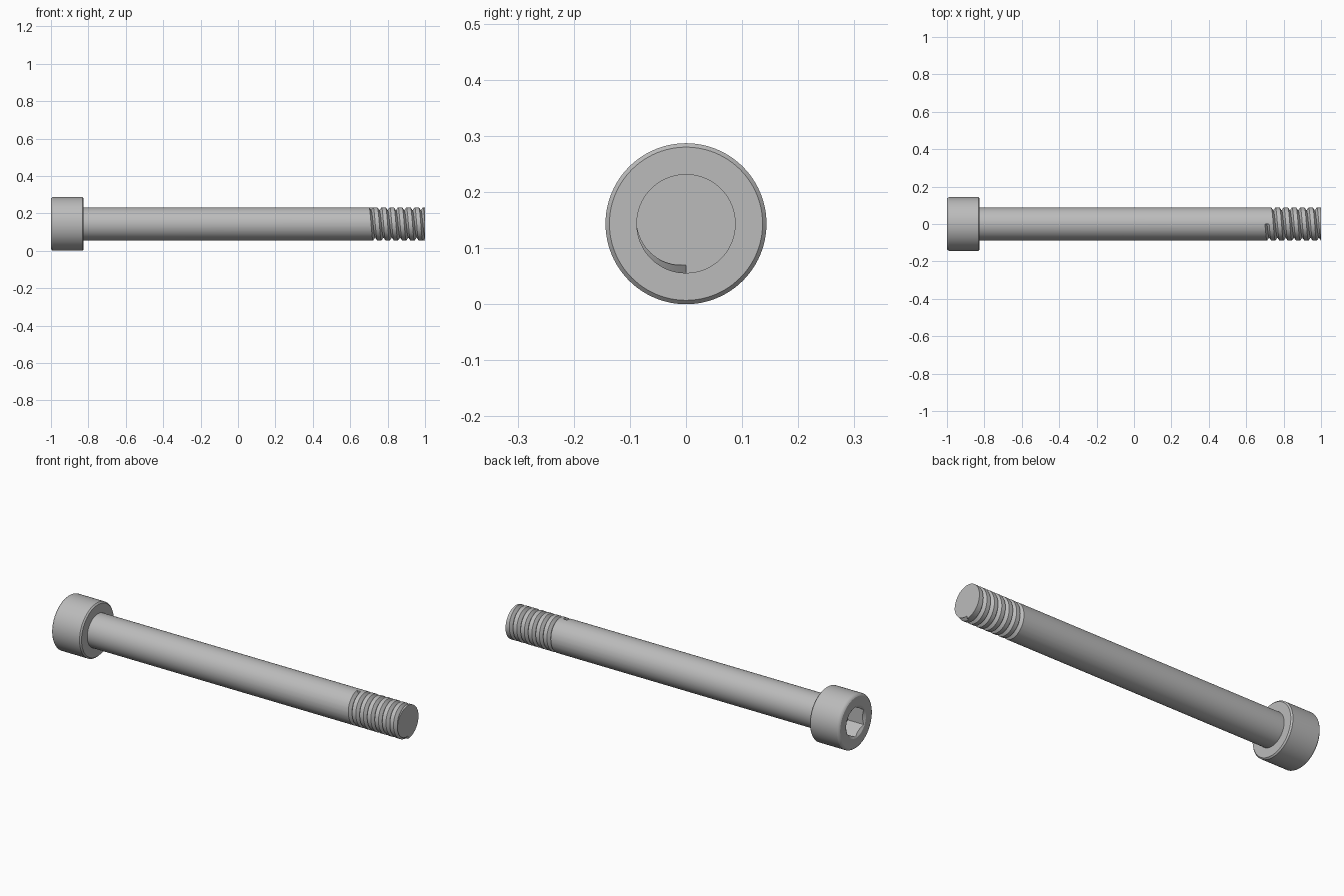
import bpy, bmesh, math

if "Cube" in bpy.data.objects:
    bpy.data.objects.remove(bpy.data.objects["Cube"])

ZC = 0.1435                      # height of the bolt axis
R_SHANK, R_HEAD = 0.0885, 0.1435
X_HEAD = -0.825                  # underside of the head
TURNS = 6.5
PITCH = 0.288 / TURNS
SEG = 96

steel = bpy.data.materials.new("steel grey")
steel.diffuse_color = (0.5, 0.5, 0.5, 1)
steel.use_nodes = True
steel.node_tree.nodes["Principled BSDF"].inputs["Base Color"].default_value = steel.diffuse_color


def ring(bm, x, r, n, start=0.0):
    """Ring of points about the bolt axis."""
    return [bm.verts.new((x, r * math.sin(start + 2 * math.pi * i / n),
                          ZC + r * math.cos(start + 2 * math.pi * i / n))) for i in range(n)]


def skin(bm, loops):
    """Bridge successive loops and cap both ends."""
    for a, b in zip(loops, loops[1:]):
        n = len(a)
        for i in range(n):
            j = (i + 1) % n
            bm.faces.new((a[i], a[j], b[j], b[i]))
    bm.faces.new(loops[0])
    bm.faces.new(loops[-1])


def finish(name, bm, triangulate=False):
    if triangulate:
        bmesh.ops.triangulate(bm, faces=bm.faces[:])
    bmesh.ops.recalc_face_normals(bm, faces=bm.faces[:])
    me = bpy.data.meshes.new(name)
    bm.to_mesh(me)
    bm.free()
    me.materials.append(steel)
    ob = bpy.data.objects.new(name, me)
    bpy.context.collection.objects.link(ob)
    return ob


def lathe(name, profile, n=SEG, start=0.0):
    bm = bmesh.new()
    skin(bm, [ring(bm, x, r, n, start) for x, r in profile])
    return finish(name, bm)


def cut(ob, cutter):
    mod = ob.modifiers.new("cut", 'BOOLEAN')
    mod.operation, mod.solver, mod.object = 'DIFFERENCE', 'EXACT', cutter
    bpy.context.view_layer.objects.active = ob
    bpy.ops.object.modifier_apply(modifier=mod.name)
    bpy.data.objects.remove(cutter)


# Cylindrical head with bevelled rims
head = lathe("socket_head", [(-1, R_HEAD - 0.011), (-0.997, R_HEAD - 0.006), (-0.994, R_HEAD - 0.003),
                             (-0.989, R_HEAD), (X_HEAD - 0.007, R_HEAD), (X_HEAD, R_HEAD - 0.007)])
# Hexagonal key socket with a countersunk mouth
cut(head, lathe("hex_cutter", [(-1.05, 0.080), (-0.905, 0.080)], 6))
cut(head, lathe("countersink_cutter", [(-1.01, 0.098), (-0.99, 0.069)], SEG, 0.01))

# Shank
shank = lathe("shank", [(X_HEAD - 0.01, R_SHANK), (1, R_SHANK)], SEG, math.pi / SEG)

# Helical V groove: starts at the bottom of the tip, ends on top of the shank
bm = bmesh.new()
loops = []
steps = int(TURNS * 72)
r_in, r_out, half = 0.0725, 0.0965, 0.0168
for k in range(steps + 1):
    t = k / steps
    a = 2 * math.pi * TURNS * t
    x = 0.9995 - TURNS * PITCH * t
    loops.append([bm.verts.new((x + dx, -r * math.sin(a), ZC - r * math.cos(a)))
                  for dx, r in ((-half, r_out), (0, r_in), (half, r_out))])
skin(bm, loops)
cut(shank, finish("thread_cutter", bm, True))

# Smooth curved surfaces, sharp rims
for ob in (head, shank):
    bpy.ops.object.select_all(action='DESELECT')
    ob.select_set(True)
    bpy.context.view_layer.objects.active = ob
    bpy.ops.object.shade_smooth_by_angle(angle=math.radians(30))
